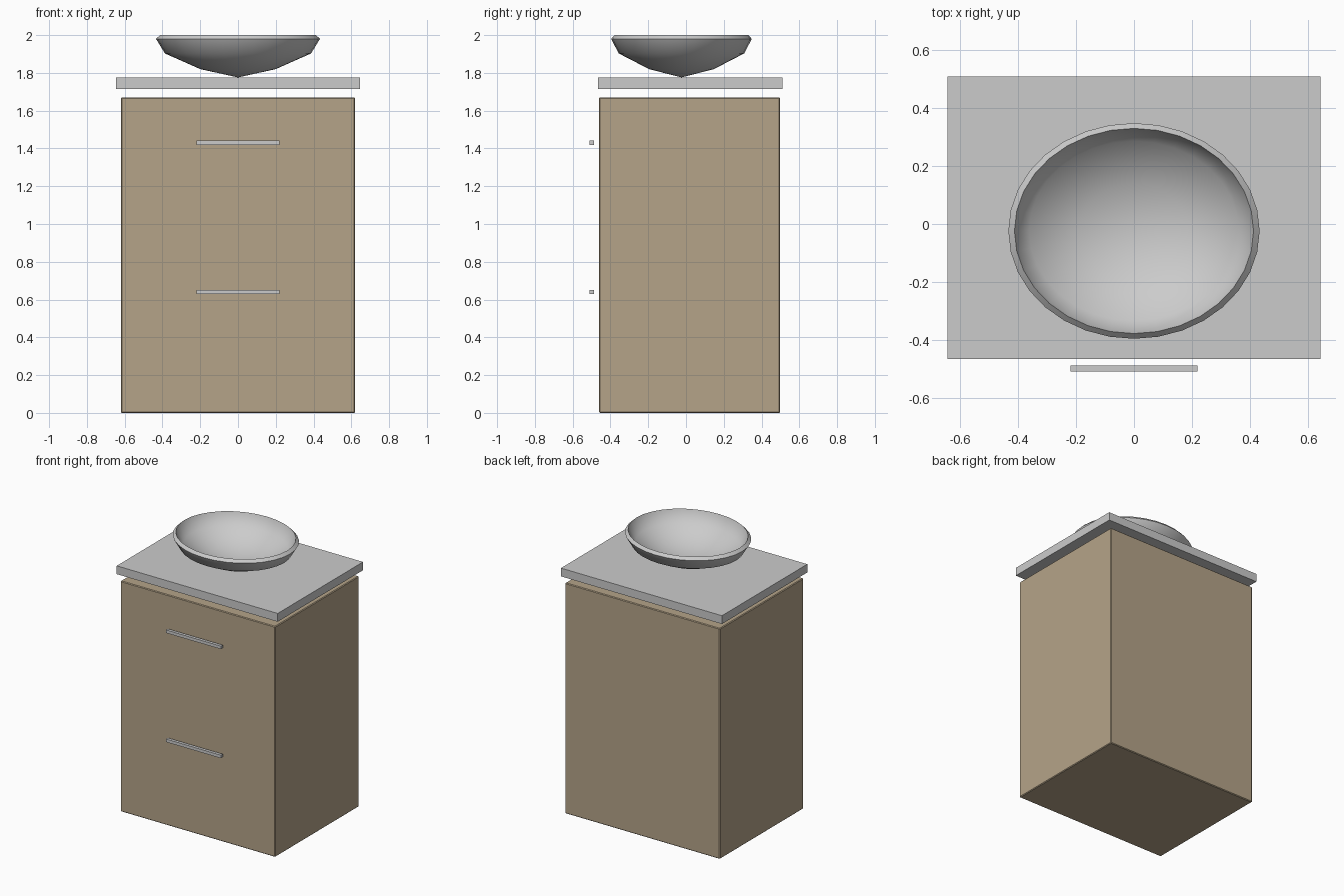
import bpy, bmesh, math

if "Cube" in bpy.data.objects:
    bpy.data.objects.remove(bpy.data.objects["Cube"])


def material(name, color):
    m = bpy.data.materials.new(name)
    m.diffuse_color = color
    m.use_nodes = True
    m.node_tree.nodes["Principled BSDF"].inputs["Base Color"].default_value = m.diffuse_color
    return m


def finish(name, bm, mat=None):
    bmesh.ops.recalc_face_normals(bm, faces=bm.faces)
    me = bpy.data.meshes.new(name)
    bm.to_mesh(me)
    bm.free()
    ob = bpy.data.objects.new(name, me)
    bpy.context.collection.objects.link(ob)
    if mat:
        me.materials.append(mat)
    return ob


def box(name, lo, hi, mat=None, bevel=0):
    bm = bmesh.new()
    bmesh.ops.create_cube(bm, size=1)
    for v in bm.verts:
        v.co = [(a + b) / 2 + c * (b - a) for a, b, c in zip(lo, hi, v.co)]
    ob = finish(name, bm, mat)
    if bevel:
        mod = ob.modifiers.new("soft_edges", "BEVEL")
        mod.width = bevel
        mod.segments = 1
    return ob


def lathe(name, profile, segments, center, y_scale):
    """Closed oval bowl: profile runs from bottom centre, over the rim, to inner centre."""
    bm = bmesh.new()
    cx, cy = center
    first = bm.verts.new((cx, cy, profile[0][1]))
    last = bm.verts.new((cx, cy, profile[-1][1]))
    rings = []
    for r, z in profile[1:-1]:
        rings.append([bm.verts.new((cx + r * math.cos(t), cy + r * y_scale * math.sin(t), z))
                      for t in (2 * math.pi * i / segments for i in range(segments))])
    for i in range(segments):
        j = (i + 1) % segments
        bm.faces.new((first, rings[0][j], rings[0][i]))
        bm.faces.new((last, rings[-1][i], rings[-1][j]))
        for a, b in zip(rings, rings[1:]):
            bm.faces.new((a[i], a[j], b[j], b[i]))
    return finish(name, bm)


wood = material("wood", (0.46, 0.37, 0.25, 1))

# Cabinet body and floating countertop
box("cabinet", (-0.62, -0.46, 0), (0.62, 0.498, 1.67), wood, 0.005)
box("countertop", (-0.645, -0.467, 1.715), (0.645, 0.51, 1.775))

# Two drawer handles
for label, z in (("lower", 0.64), ("upper", 1.43)):
    box(label + "_handle", (-0.22, -0.51, z - 0.011), (0.22, -0.488, z + 0.011))

# Oval vessel basin
basin = lathe("basin", [(0, 1.776), (0.2, 1.82), (0.387, 1.903), (0.434, 1.98), (0.413, 2.0),
                        (0.405, 1.98), (0.362, 1.915), (0.19, 1.84), (0, 1.8)],
              32, (0, -0.024), 0.858)
bpy.context.view_layer.objects.active = basin
basin.select_set(True)
bpy.ops.object.shade_smooth_by_angle(angle=math.radians(50))
